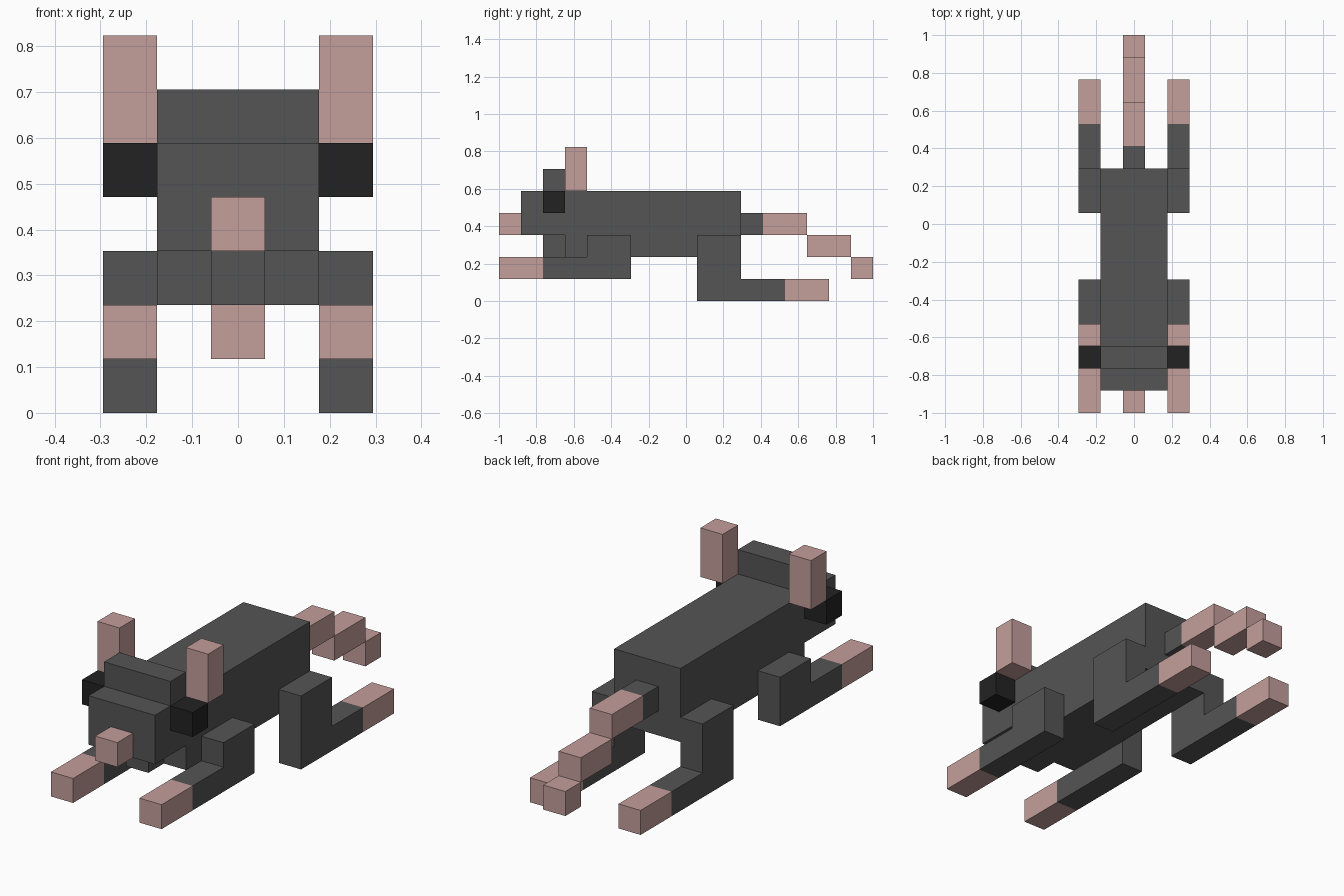
import bpy
import bmesh

U = 2 / 17  # size of one block; y blocks count from the nose (0) to the tail tip (17)

cube = bpy.data.objects.get("Cube")
if cube:
    bpy.data.objects.remove(cube, do_unlink=True)


def make_material(name, color):
    mat = bpy.data.materials.new(name)
    mat.use_nodes = True
    mat.diffuse_color = color
    mat.node_tree.nodes["Principled BSDF"].inputs["Base Color"].default_value = color
    return mat


GREY = make_material("grey_fur", (0.090, 0.090, 0.090, 1))
PINK = make_material("pink_skin", (0.550, 0.345, 0.330, 1))
BLACK = make_material("black_eye", (0.0165, 0.0165, 0.0165, 1))


def extrude_profile(name, profile, x0, x1, mat):
    """Extrude a side profile of (y, z) block coordinates from x0 to x1."""
    bm = bmesh.new()
    verts = [bm.verts.new((x0 * U, y * U - 1, z * U)) for y, z in profile]
    face = bm.faces.new(verts)
    result = bmesh.ops.extrude_face_region(bm, geom=[face])
    moved = [g for g in result["geom"] if isinstance(g, bmesh.types.BMVert)]
    bmesh.ops.translate(bm, verts=moved, vec=((x1 - x0) * U, 0, 0))
    bmesh.ops.recalc_face_normals(bm, faces=bm.faces)
    mesh = bpy.data.meshes.new(name)
    bm.to_mesh(mesh)
    bm.free()
    mesh.materials.append(mat)
    obj = bpy.data.objects.new(name, mesh)
    bpy.context.collection.objects.link(obj)
    return obj


def block(name, x, y, z, mat):
    """Box spanning the given (low, high) block ranges."""
    profile = [(y[0], z[0]), (y[1], z[0]), (y[1], z[1]), (y[0], z[1])]
    return extrude_profile(name, profile, x[0], x[1], mat)


# Body, head and raised crown share one side profile
extrude_profile("body_and_head",
                [(1, 3), (3, 3), (3, 2), (11, 2), (11, 5),
                 (3, 5), (3, 6), (2, 6), (2, 5), (1, 5)],
                -1.5, 1.5, GREY)

# Nose, chin and stepped tail along the middle
MID = (-0.5, 0.5)
block("nose", MID, (0, 1), (3, 4), PINK)
block("chin", MID, (2, 3), (2, 3), GREY)
block("tail_base", MID, (11, 12), (3, 4), GREY)
block("tail_upper", MID, (12, 14), (3, 4), PINK)
block("tail_middle", MID, (14, 16), (2, 3), PINK)
block("tail_tip", MID, (16, 17), (1, 2), PINK)

# Paired parts on both sides
for side, x in (("left", (1.5, 2.5)), ("right", (-2.5, -1.5))):
    block(side + "_eye", x, (2, 3), (4, 5), BLACK)
    block(side + "_ear", x, (3, 4), (5, 7), PINK)
    # Front leg reaches forward, hind leg stretches back
    extrude_profile(side + "_front_leg",
                    [(2, 1), (6, 1), (6, 3), (4, 3), (4, 2), (2, 2)], *x, GREY)
    block(side + "_front_paw", x, (0, 2), (1, 2), PINK)
    extrude_profile(side + "_hind_leg",
                    [(9, 0), (13, 0), (13, 1), (11, 1), (11, 3), (9, 3)], *x, GREY)
    block(side + "_hind_paw", x, (13, 15), (0, 1), PINK)
